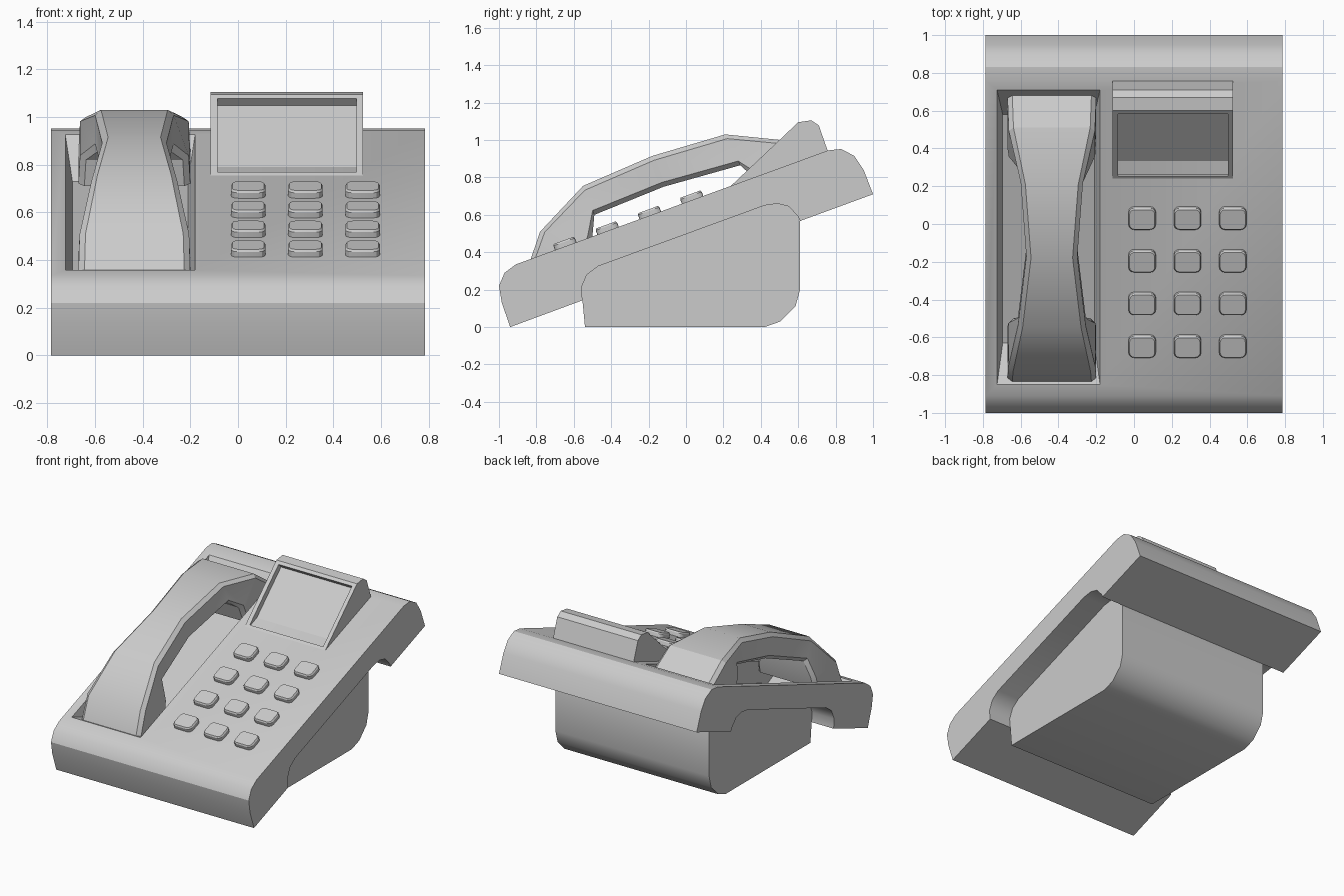
import bpy, bmesh, math
from mathutils import Vector

if "Cube" in bpy.data.objects:
    bpy.data.objects.remove(bpy.data.objects["Cube"])

TILT = math.atan(0.365)


def top_z(y):
    return 0.335 + 0.365 * (y + 0.91)


def loft(name, rings, angle=30):
    """Skin equal-length rings of points and cap both ends."""
    bm = bmesh.new()
    vs = [[bm.verts.new(p) for p in r] for r in rings]
    n = len(rings[0])
    for a, b in zip(vs, vs[1:]):
        for i in range(n):
            j = (i + 1) % n
            bm.faces.new((a[i], a[j], b[j], b[i]))
    bm.faces.new(vs[0])
    bm.faces.new(vs[-1])
    bmesh.ops.recalc_face_normals(bm, faces=bm.faces)
    me = bpy.data.meshes.new(name)
    bm.to_mesh(me)
    bm.free()
    ob = bpy.data.objects.new(name, me)
    bpy.context.collection.objects.link(ob)
    smooth(ob, angle)
    return ob


def smooth(ob, angle=30):
    bpy.ops.object.select_all(action='DESELECT')
    ob.select_set(True)
    bpy.context.view_layer.objects.active = ob
    bpy.ops.object.shade_smooth_by_angle(angle=math.radians(angle))


def prism(name, profile, x0, x1):
    return loft(name, [[(x, y, z) for y, z in profile] for x in (x0, x1)])


def cut(ob, cutter):
    cutter.hide_render = True
    m = ob.modifiers.new("cut", 'BOOLEAN')
    m.operation = 'DIFFERENCE'
    m.solver = 'EXACT'
    m.object = cutter
    bpy.context.view_layer.objects.active = ob
    bpy.ops.object.modifier_apply(modifier=m.name)
    bpy.data.objects.remove(cutter)
    smooth(ob)


# stand under the slab, and slab with matching arch
arch = [(-0.56, 0.21), (-0.53, 0.28), (-0.47, 0.325), (0.42, 0.65),
        (0.49, 0.66), (0.55, 0.645), (0.60, 0.59), (0.61, 0.567)]
prism("stand", [(-0.54, 0)] + arch +
      [(0.61, 0.2), (0.585, 0.11), (0.505, 0.03), (0.42, 0)], -0.61, 0.61)
slab = prism("slab", [(-0.94, 0), (-0.985, 0.13), (-1, 0.22), (-0.97, 0.29),
                      (-0.91, 0.335), (0.76, top_z(0.76)), (0.83, 0.952),
                      (0.90, 0.915), (0.95, 0.84), (1, 0.71)]
             + arch[::-1] + [(-0.553, 0.143)], -0.785, 0.785)

# handset well: tapered pocket sunk into the slab
floor = [Vector((x, y, z)) for x, y, z in
         [(-0.695, -0.63, 0.288), (-0.21, -0.63, 0.288), (-0.21, 0.58, 0.73), (-0.695, 0.58, 0.73)]]
rim = [Vector((x, y, top_z(y))) for x, y in
       [(-0.725, -0.85), (-0.18, -0.85), (-0.18, 0.71), (-0.725, 0.71)]]
cut(slab, loft("well_cutter", [floor, [f.lerp(r, 1.1) for f, r in zip(floor, rim)]]))

# display housing with sunken screen
housing = prism("display_housing", [(0.23, 0.745), (0.60, 1.095), (0.67, 1.105),
                                    (0.71, 1.078), (0.76, 0.935), (0.70, 0.88),
                                    (0.26, 0.72)], -0.115, 0.525)
lo, hi = Vector((0.255, 0.769)), Vector((0.582, 1.078))
inward = Vector((0.687, -0.727))
cut(housing, prism("screen_cutter", [lo - inward * 0.03, hi - inward * 0.03,
                                     hi + inward * 0.04, lo + inward * 0.04], -0.085, 0.497))

# handset: chamfered section swept along the arc (outer y,z / inner y,z / half width)
sections = [(-0.84, 0.335, -0.52, 0.41, 0.235), (-0.78, 0.51, -0.50, 0.49, 0.23),
            (-0.55, 0.755, -0.49, 0.60, 0.18), (-0.18, 0.915, -0.12, 0.75, 0.135),
            (0.21, 1.03, 0.29, 0.865, 0.165), (0.51, 1.0, 0.34, 0.82, 0.228),
            (0.695, 0.87, 0.38, 0.71, 0.235)]
rings = []
for oy, oz, iy, iz, w in sections:
    o, i = Vector((0, oy, oz)), Vector((0, iy, iz))
    d = (i - o).normalized() * 0.025
    half = [(w - 0.025, o), (w, o + d), (w, i - d), (w - 0.025, i)]
    rings.append([p + Vector((-0.435 + x, 0, 0)) for x, p in half] +
                 [p + Vector((-0.435 - x, 0, 0)) for x, p in half[::-1]])
loft("handset", rings, 25)


# keypad
def rounded(w, h, r, z):
    pts = []
    for k, (sx, sy) in enumerate([(1, 1), (-1, 1), (-1, -1), (1, -1)]):
        for s in range(4):
            a = math.radians(90 * k + 30 * s)
            pts.append((sx * (w / 2 - r) + r * math.cos(a), sy * (h / 2 - r) + r * math.sin(a), z))
    return pts


for row in range(4):
    for col in range(3):
        y = 0.035 - 0.226 * row
        key = loft(f"key_{row + 1}_{col + 1}",
                   [rounded(0.145, 0.122, 0.03, -0.02), rounded(0.145, 0.122, 0.03, 0.024),
                    rounded(0.133, 0.110, 0.025, 0.033)])
        key.location = (0.043 + 0.24 * col, y, top_z(y))
        key.rotation_euler.x = TILT
